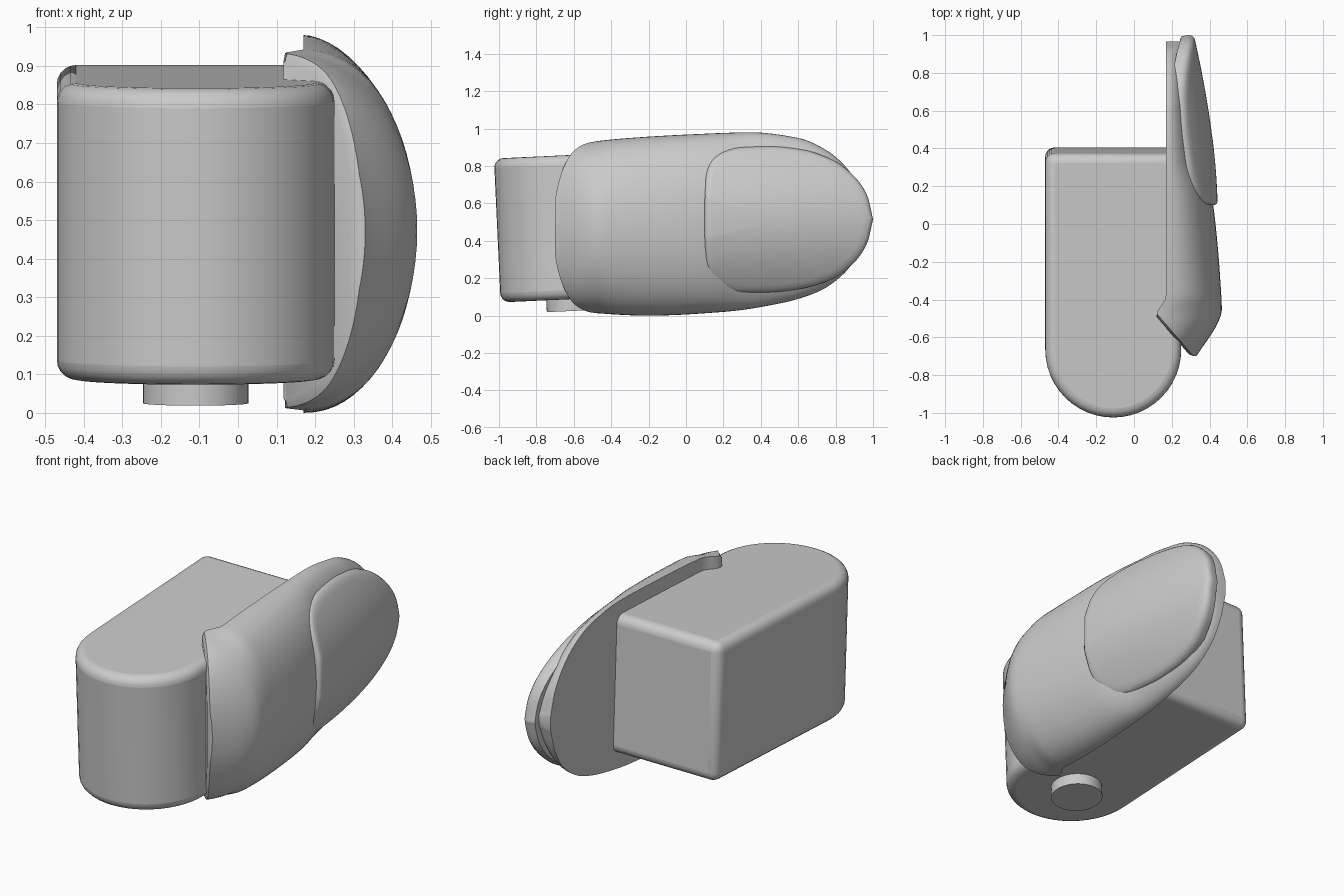
import bpy, bmesh, math
from mathutils import Vector, Matrix

if "Cube" in bpy.data.objects:
    bpy.data.objects.remove(bpy.data.objects["Cube"])

grey = bpy.data.materials.new("plain_grey")
grey.use_nodes = True
GREY = (0.6, 0.6, 0.6, 1)
grey.diffuse_color = GREY
grey.node_tree.nodes["Principled BSDF"].inputs["Base Color"].default_value = GREY


def finish(bm, name, angle=35, bevel=0):
    """Turn a bmesh into a smooth shaded object."""
    bmesh.ops.recalc_face_normals(bm, faces=bm.faces)
    mesh = bpy.data.meshes.new(name)
    bm.to_mesh(mesh)
    bm.free()
    obj = bpy.data.objects.new(name, mesh)
    bpy.context.collection.objects.link(obj)
    mesh.materials.append(grey)
    if bevel:
        mod = obj.modifiers.new("rounding", "BEVEL")
        mod.width, mod.segments = bevel, 5
        mod.limit_method, mod.angle_limit = "ANGLE", math.radians(40)
    bpy.ops.object.select_all(action="DESELECT")
    bpy.context.view_layer.objects.active = obj
    obj.select_set(True)
    bpy.ops.object.shade_smooth_by_angle(angle=math.radians(angle))
    return obj


def curve(keys, t):
    """Smooth interpolation through (position, value) keys without overshoot."""
    t = min(max(t, keys[0][0]), keys[-1][0])
    slopes = [(b[1] - a[1]) / (b[0] - a[0]) for a, b in zip(keys, keys[1:])]

    def tangent(i):
        if i == 0 or i == len(slopes):
            return slopes[min(i, len(slopes) - 1)]
        a, b = slopes[i - 1], slopes[i]
        return 2 * a * b / (a + b) if a * b > 0 else 0

    i = next(k for k in range(len(slopes)) if t <= keys[k + 1][0])
    (p, v), (q, w) = keys[i], keys[i + 1]
    d = q - p
    s = (t - p) / d
    return (v * (1 + 2 * s) * (1 - s) ** 2 + w * s * s * (3 - 2 * s)
            + d * s * (1 - s) * (tangent(i) * (1 - s) - tangent(i + 1) * s))


# Body: block with a round front, leaning slightly forward
TILT = Matrix.Rotation(math.radians(2.65), 4, "X")
bm = bmesh.new()
R = 0.36
outline = [(R * math.cos(a), -0.65 + R * math.sin(a))
           for a in (math.pi + math.pi * i / 24 for i in range(25))]
outline += [(R, 0.39), (-R, 0.39)]
base = bm.faces.new([bm.verts.new((x, y, -0.385)) for x, y in outline])
top = bmesh.ops.extrude_face_region(bm, geom=[base])["geom"]
bmesh.ops.translate(bm, vec=(0, 0, 0.77),
                    verts=[v for v in top if isinstance(v, bmesh.types.BMVert)])
body = finish(bm, "body", bevel=0.05)
body.matrix_world = Matrix.Translation((-0.11, 0, 0.502)) @ TILT

# Round button under the body
bm = bmesh.new()
bmesh.ops.create_cone(bm, cap_ends=True, segments=40, radius1=0.137, radius2=0.137, depth=0.12)
button = finish(bm, "bottom_button")
button.matrix_world = Matrix.Translation((-0.11, -0.61, 0.085)) @ TILT

# Side shell: half-oval sections lofted from front to back
TOP = [(-0.7, 0.85), (-0.65, 0.885), (-0.6, 0.91), (-0.5, 0.93), (-0.3, 0.95), (0, 0.968), (0.35, 0.98),
       (0.6, 0.95), (0.75, 0.885), (0.85, 0.8), (0.93, 0.68), (0.965, 0.56)]
BOTTOM = [(-0.7, 0.09), (-0.65, 0.06), (-0.6, 0.035), (-0.5, 0.015), (-0.2, 0), (0.2, 0.02), (0.5, 0.065),
          (0.7, 0.125), (0.85, 0.23), (0.93, 0.36), (0.965, 0.48)]
CROWN = [(-0.7, 0.33), (-0.51, 0.45), (-0.46, 0.465), (-0.3, 0.457), (0.06, 0.425), (0.15, 0.41),
         (0.35, 0.345), (0.8, 0.29), (0.965, 0.27)]
INNER = [(-0.7, 0.12), (-0.48, 0.12), (-0.38, 0.17), (0.965, 0.17)]
bm = bmesh.new()
rings = []
SECTIONS, ARC = 64, 36
for i in range(SECTIONS + 1):
    y = 0.1325 - 0.8325 * math.cos(math.pi * i / SECTIONS)
    hi, lo, crown, inner = (curve(k, y) for k in (TOP, BOTTOM, CROWN, INNER))
    mid, half = (hi + lo) / 2, (hi - lo) / 2
    ring = []
    for j in range(ARC + 1):
        a = math.pi * j / ARC
        ring.append(bm.verts.new((inner + (crown - inner) * math.sin(a) ** 0.92, y, mid + half * math.cos(a))))
    rings.append(ring)
for a, b in zip(rings, rings[1:]):
    for j in range(ARC + 1):
        k = (j + 1) % (ARC + 1)
        bm.faces.new((a[j], a[k], b[k], b[j]))
bm.faces.new(rings[0])
bm.faces.new(rings[-1])
# Slanted front cut with a narrow lip
point, normal = Vector((0.125, -0.48, 0)), Vector((-0.22, -0.19, 0)).normalized()
cut = bmesh.ops.bisect_plane(bm, geom=bm.verts[:] + bm.edges[:] + bm.faces[:],
                             plane_co=point, plane_no=normal, clear_outer=True)["geom_cut"]
cap = bmesh.ops.contextual_create(bm, geom=[e for e in cut if isinstance(e, bmesh.types.BMEdge)])["faces"]
bmesh.ops.recalc_face_normals(bm, faces=bm.faces)
bmesh.ops.inset_region(bm, faces=cap, thickness=0.025, depth=0.012)
finish(bm, "side_shell", 32)

# Raised oval pad: rings of one outline, domed outwards
PAD_TOP = [(0.1, 0.62), (0.108, 0.76), (0.14, 0.835), (0.2, 0.878), (0.3, 0.9), (0.45, 0.905), (0.62, 0.888),
           (0.78, 0.835), (0.9, 0.745), (0.97, 0.64), (1.0, 0.515)]
PAD_LOW = [(0.1, 0.42), (0.108, 0.27), (0.14, 0.195), (0.2, 0.145), (0.3, 0.123), (0.45, 0.125), (0.62, 0.145),
           (0.78, 0.195), (0.9, 0.285), (0.97, 0.39), (1.0, 0.515)]
ys = [0.55 - 0.45 * math.cos(math.pi * i / 40) for i in range(41)]
edge = [(y, curve(PAD_TOP, y)) for y in ys] + [(y, curve(PAD_LOW, y)) for y in reversed(ys[:-1])]
bm = bmesh.new()
CENTRE = Vector((0.5, 0.515))


def pad_ring(scale, drop):
    ring = []
    for p in edge:
        y, z = CENTRE + (Vector(p) - CENTRE) * scale
        x = 0.457 - 0.05 * y - 0.09 * y * y - 0.9 * (z - 0.515) ** 2
        ring.append(bm.verts.new((x - drop, y, z)))
    return ring


steps = [(0.985, 0.07), (1, 0.035), (1, 0.018), (0.985, 0.006), (0.96, 0)]
steps += [(s / 10, 0) for s in (9, 8, 7, 6, 5, 4, 3, 2, 1)]
rings = [pad_ring(*s) for s in steps]
for a, b in zip(rings, rings[1:]):
    for j in range(len(edge)):
        k = (j + 1) % len(edge)
        bm.faces.new((a[j], a[k], b[k], b[j]))
bm.faces.new(rings[0])
bm.faces.new(rings[-1])
finish(bm, "raised_pad", 50)
